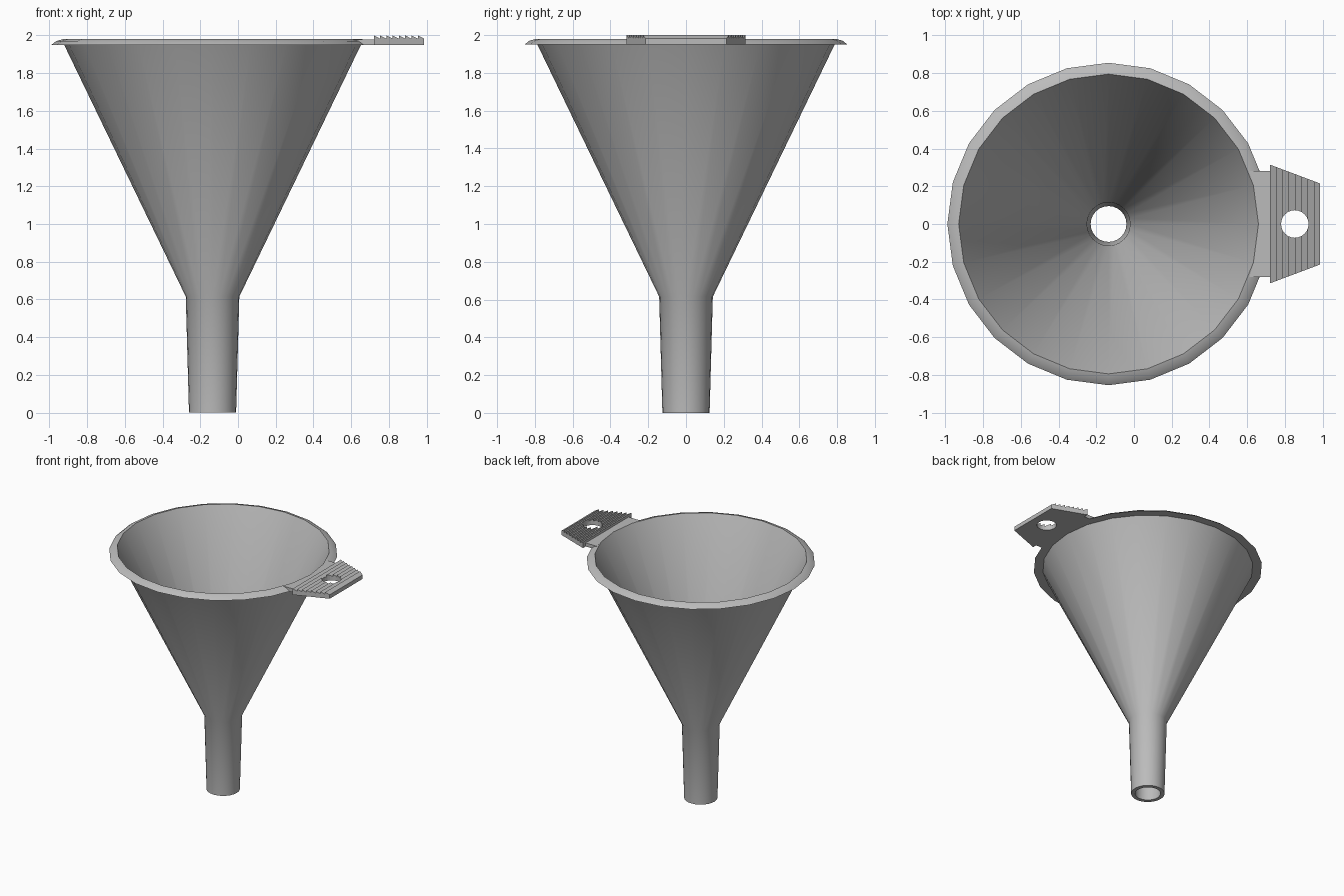
import bpy, bmesh
from math import sin, cos, pi, tau, radians

cube = bpy.data.objects.get("Cube")
if cube:
    bpy.data.objects.remove(cube, do_unlink=True)

SIDES = 24
CX = -0.135       # funnel axis
BASE = 1.95       # underside of rim and handle

grey = bpy.data.materials.new("grey plastic")
grey.use_nodes = True
colour = (0.5, 0.5, 0.5, 1)
grey.diffuse_color = colour
grey.node_tree.nodes["Principled BSDF"].inputs["Base Color"].default_value = colour


def finish(name, bm):
    bmesh.ops.recalc_face_normals(bm, faces=bm.faces)
    mesh = bpy.data.meshes.new(name)
    bm.to_mesh(mesh)
    bm.free()
    mesh.materials.append(grey)
    obj = bpy.data.objects.new(name, mesh)
    bpy.context.collection.objects.link(obj)
    return obj


def activate(obj):
    bpy.ops.object.select_all(action='DESELECT')
    obj.select_set(True)
    bpy.context.view_layer.objects.active = obj


def lathe(name, profile):
    """Closed (radius, z) profile turned around the funnel axis."""
    bm = bmesh.new()
    rings = [[bm.verts.new((CX + r * cos(tau * i / SIDES), r * sin(tau * i / SIDES), z))
              for i in range(SIDES)] for r, z in profile]
    for a, b in zip(rings, rings[1:] + rings[:1]):
        for i in range(SIDES):
            j = (i + 1) % SIDES
            bm.faces.new((a[i], a[j], b[j], b[i]))
    obj = finish(name, bm)
    activate(obj)
    bpy.ops.object.shade_smooth_by_angle(angle=radians(30))
    return obj


def prism(name, outline, z0, z1):
    """Plan outline raised from z0 to z1."""
    bm = bmesh.new()
    face = bm.faces.new([bm.verts.new((x, y, z0)) for x, y in outline])
    top = bmesh.ops.extrude_face_region(bm, geom=[face])["geom"]
    for v in top:
        if isinstance(v, bmesh.types.BMVert):
            v.co.z = z1
    return finish(name, bm)


# Funnel: spout, cone and drooping rim in one hollow shell
lathe("funnel_body", [
    (0.125, 0), (0.142, 0.615), (0.787, BASE), (0.855, BASE),
    (0.83, 1.97), (0.795, 1.98), (0.115, 0.615), (0.095, 0)])

# Neck joining the rim to the grip, following the rim facets
rim = [(CX + 0.797 * cos(a), 0.797 * sin(a)) for a in (-pi / 12, 0, pi / 12)]
neck = [(0.725, -0.28), (0.725, 0.28), (0.612, 0.28)] + rim[::-1] + [(0.612, -0.28)]
prism("handle_neck", neck, BASE, 1.979)

# Grip: saw-tooth side profile swept across a tapering width
X0, X1, TEETH = 0.72, 0.987, 8
step = (X1 - X0) / TEETH
side = [(X0, BASE)]
for i in range(TEETH):
    side += [(X0 + i * step, 2.0), (X0 + (i + 1) * step, 1.983)]
side.append((X1, BASE))


def half_width(x):
    return 0.315 + (0.215 - 0.315) * (x - X0) / (X1 - X0)


bm = bmesh.new()
left, right = [[bm.verts.new((x, s * half_width(x), z)) for x, z in side] for s in (1, -1)]
bm.faces.new(left)
bm.faces.new(right[::-1])
for i in range(len(side)):
    j = (i + 1) % len(side)
    bm.faces.new((left[i], right[i], right[j], left[j]))
grip = finish("handle_grip", bm)

# Hanging hole
hole = [(0.853 + 0.073 * cos(tau * i / SIDES), 0.073 * sin(tau * i / SIDES)) for i in range(SIDES)]
cutter = prism("hole_cutter", hole, 1.9, 2.1)
cutter.hide_render = True
cut = grip.modifiers.new("hanging hole", 'BOOLEAN')
cut.operation = 'DIFFERENCE'
cut.solver = 'EXACT'
cut.object = cutter
activate(grip)
bpy.ops.object.modifier_apply(modifier=cut.name)
bpy.data.objects.remove(cutter, do_unlink=True)
